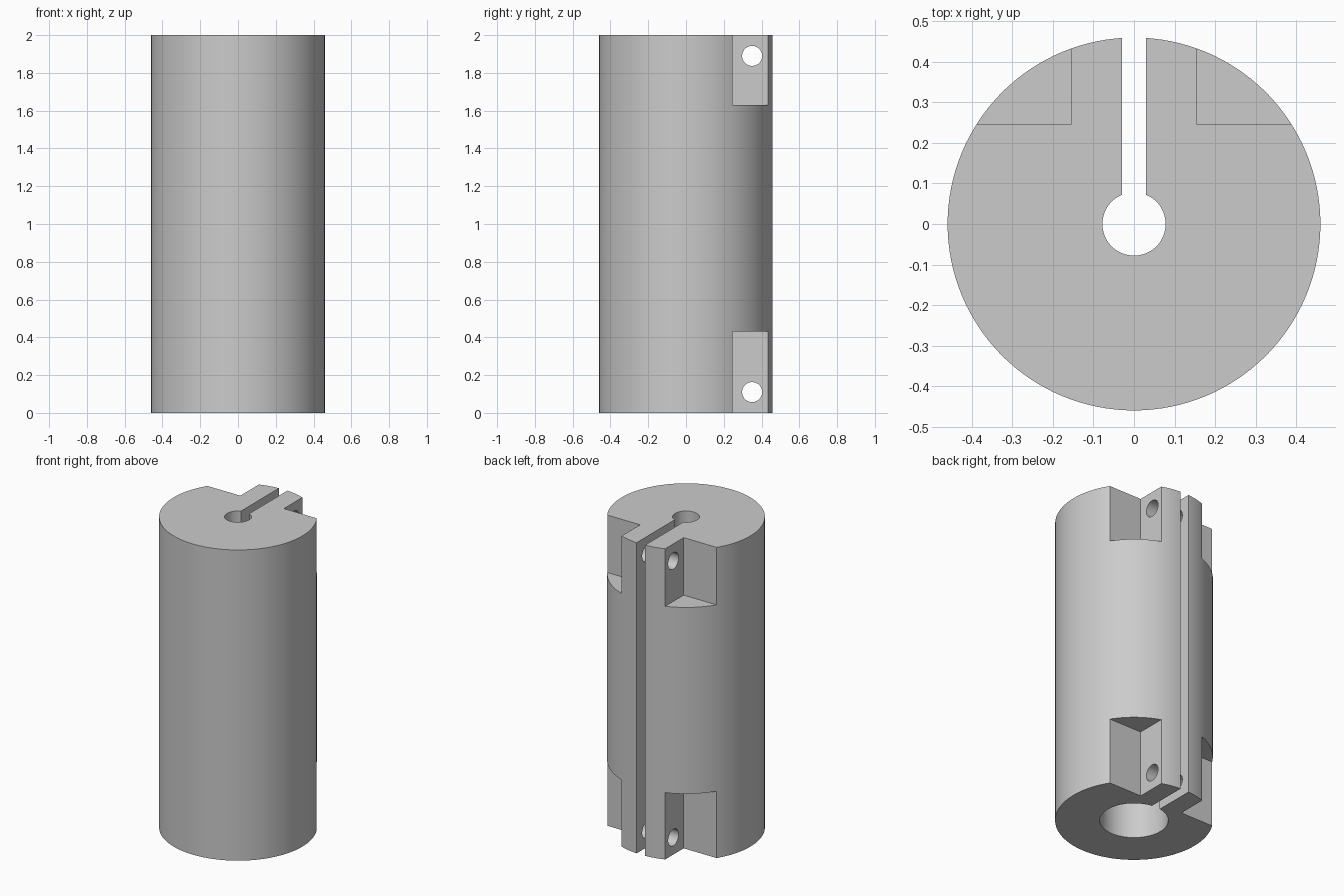
import bpy
import math

default = bpy.data.objects.get("Cube")
if default:
    bpy.data.objects.remove(default, do_unlink=True)

HEIGHT = 2.0
RADIUS = 0.46

# Single flat grey
grey = bpy.data.materials.new("plain grey")
grey.use_nodes = True
colour = (0.6, 0.6, 0.6, 1)
grey.diffuse_color = colour
grey.node_tree.nodes["Principled BSDF"].inputs["Base Color"].default_value = colour


def cylinder(name, radius, start, end, sides=128):
    """Upright cylinder between two heights."""
    bpy.ops.mesh.primitive_cylinder_add(
        vertices=sides, radius=radius, depth=end - start,
        location=(0, 0, (start + end) / 2))
    obj = bpy.context.object
    obj.name = name
    return obj


def box(name, low, high):
    """Box between two opposite corners."""
    bpy.ops.mesh.primitive_cube_add(
        size=1, location=[(a + b) / 2 for a, b in zip(low, high)])
    obj = bpy.context.object
    obj.name = name
    obj.scale = [b - a for a, b in zip(low, high)]
    return obj


# Main round body
body = cylinder("clamp_coupling_body", RADIUS, 0, HEIGHT)
body.data.materials.append(grey)

# Stepped bore: narrow above, wide below, and the clamping slot at the back
cutters = [
    cylinder("narrow_bore_cutter", 0.078, 0.9, HEIGHT + 0.1, 64),
    cylinder("wide_bore_cutter", 0.2, -0.1, 1.0, 96),
    box("slot_cutter", (-0.03, 0, -0.1), (0.03, 0.6, HEIGHT + 0.1)),
]

# Screw holes and the flat pockets around them, at both ends
for end, hole_z, low, high in (("top", 1.89, 1.63, HEIGHT + 0.1),
                               ("bottom", 0.11, -0.1, 0.43)):
    hole = cylinder(end + "_screw_hole_cutter", 0.053, -0.4, 0.4, 48)
    hole.rotation_euler = (0, math.pi / 2, 0)
    hole.location = (0, 0.35, hole_z)
    cutters.append(hole)
    for side, x in (("left", 0.155), ("right", -0.6)):
        cutters.append(box(f"{end}_{side}_pocket_cutter",
                           (x, 0.245, low), (x + 0.445, 0.6, high)))

# Cut everything, then discard the cutters
bpy.context.view_layer.update()
bpy.ops.object.select_all(action='DESELECT')
body.select_set(True)
bpy.context.view_layer.objects.active = body
for cutter in cutters:
    cutter.hide_render = True
    cut = body.modifiers.new(cutter.name, 'BOOLEAN')
    cut.operation = 'DIFFERENCE'
    cut.solver = 'EXACT'
    cut.object = cutter
    bpy.ops.object.modifier_apply(modifier=cut.name)
for cutter in cutters:
    bpy.data.objects.remove(cutter, do_unlink=True)

bpy.ops.object.shade_smooth_by_angle(angle=math.radians(30))
